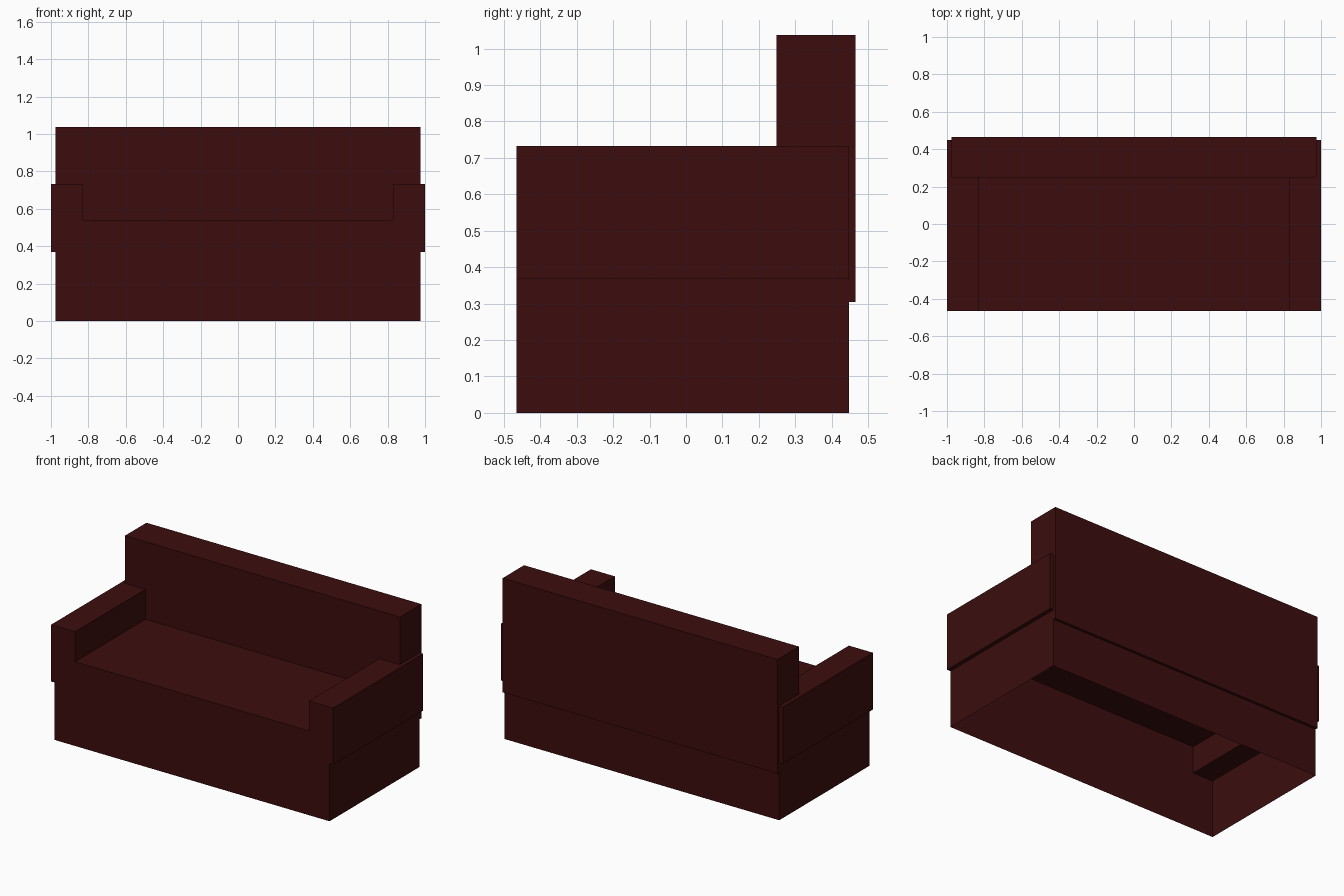
import bpy
import bmesh
from mathutils import Vector

default = bpy.data.objects.get("Cube")
if default:
    bpy.data.objects.remove(default, do_unlink=True)

# Single dark red upholstery colour
COLOUR = (0.045, 0.004, 0.004, 1.0)
fabric = bpy.data.materials.new("dark red upholstery")
fabric.use_nodes = True
fabric.diffuse_color = COLOUR
shader = fabric.node_tree.nodes["Principled BSDF"]
shader.inputs["Base Color"].default_value = COLOUR
shader.inputs["Roughness"].default_value = 0.8


def box(name, low, high, open_bottom=False):
    """Flat-sided box between two opposite corners."""
    low, high = Vector(low), Vector(high)
    bm = bmesh.new()
    bmesh.ops.create_cube(bm, size=1)
    bmesh.ops.scale(bm, vec=high - low, verts=bm.verts)
    bmesh.ops.translate(bm, vec=(low + high) / 2, verts=bm.verts)
    if open_bottom:
        bm.normal_update()
        under = [f for f in bm.faces if f.normal.z < -0.5]
        bmesh.ops.delete(bm, geom=under, context="FACES_ONLY")
    mesh = bpy.data.meshes.new(name)
    bm.to_mesh(mesh)
    bm.free()
    mesh.materials.append(fabric)
    obj = bpy.data.objects.new(name, mesh)
    bpy.context.collection.objects.link(obj)
    return obj


FRONT, BASE_BACK, BACK = -0.465, 0.448, 0.465
HALF_WIDTH = 0.975

# Hollow seat base, open underneath
box("seat_base", (-HALF_WIDTH, FRONT, 0), (HALF_WIDTH, BASE_BACK, 0.54), open_bottom=True)

# Backrest, overhanging the base slightly at the rear
box("backrest", (-HALF_WIDTH, 0.248, 0.305), (HALF_WIDTH, BACK, 1.037))

# Armrests, mirrored across the middle
for side, inner, outer in (("left", 0.83, 1.0), ("right", -0.83, -1.0)):
    box(side + "_armrest",
        (min(inner, outer), FRONT, 0.368),
        (max(inner, outer), BASE_BACK, 0.732))
